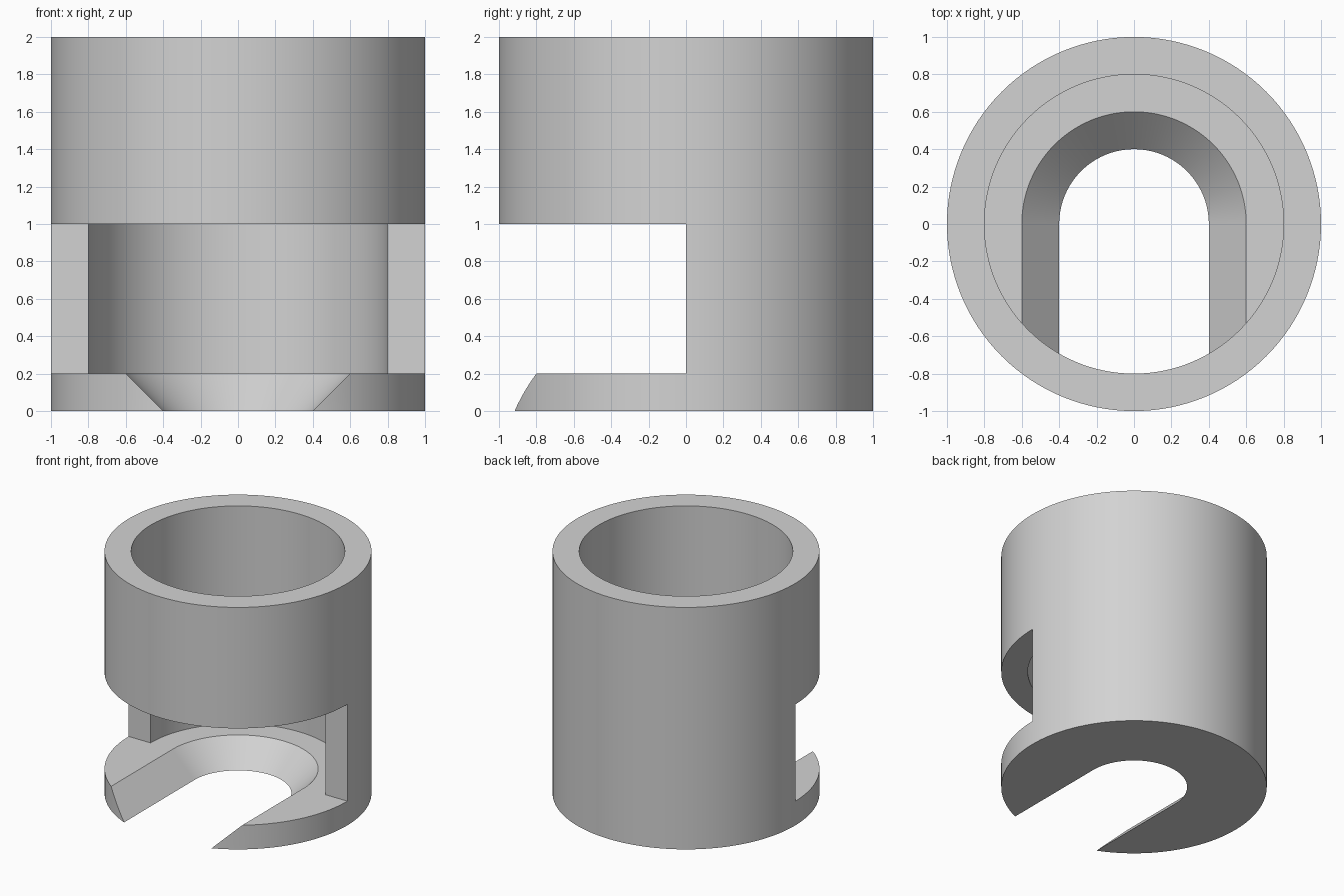
import bpy
import bmesh
import math

cube = bpy.data.objects.get("Cube")
if cube:
    bpy.data.objects.remove(cube, do_unlink=True)

SEGMENTS = 128


def loft(name, outline, sections):
    """Solid made of one closed outline per (size, height) section, capped at both ends."""
    bm = bmesh.new()
    rings = [[bm.verts.new((x, y, z)) for x, y in outline(size)] for size, z in sections]
    for low, high in zip(rings, rings[1:]):
        for i in range(len(low)):
            j = (i + 1) % len(low)
            bm.faces.new((low[i], low[j], high[j], high[i]))
    bm.faces.new(rings[0][::-1])
    bm.faces.new(rings[-1])
    bmesh.ops.recalc_face_normals(bm, faces=bm.faces)
    mesh = bpy.data.meshes.new(name)
    bm.to_mesh(mesh)
    bm.free()
    obj = bpy.data.objects.new(name, mesh)
    bpy.context.collection.objects.link(obj)
    return obj


def arc(radius, sweep, count):
    return [(radius * math.cos(sweep * i / SEGMENTS), radius * math.sin(sweep * i / SEGMENTS))
            for i in range(count)]


def circle(radius):
    return arc(radius, 2 * math.pi, SEGMENTS)


def slot(radius):
    # Round at the back, running straight out through the front
    return arc(radius, math.pi, SEGMENTS + 1) + [(-radius, -1.5), (radius, -1.5)]


def front_half(width):
    return [(-width, -width), (width, -width), (width, 0), (-width, 0)]


# Cylindrical body
sleeve = loft("slotted_sleeve", circle, [(1, 0), (1, 2)])

# Bore, front window and flared floor slot
cutters = [
    loft("bore_cutter", circle, [(0.8, 0.2), (0.8, 2.5)]),
    loft("window_cutter", front_half, [(1.5, 0.2), (1.5, 1)]),
    loft("slot_cutter", slot, [(0.3, -0.1), (0.7, 0.3)]),
]

bpy.ops.object.select_all(action="DESELECT")
bpy.context.view_layer.objects.active = sleeve
sleeve.select_set(True)
for cutter in cutters:
    cutter.hide_render = True
    cut = sleeve.modifiers.new(cutter.name, "BOOLEAN")
    cut.operation = "DIFFERENCE"
    cut.solver = "EXACT"
    cut.object = cutter
    bpy.ops.object.modifier_apply(modifier=cut.name)
for cutter in cutters:
    bpy.data.objects.remove(cutter, do_unlink=True)

# Plain grey finish
grey = bpy.data.materials.new("plain_grey")
grey.use_nodes = True
colour = (0.65, 0.65, 0.65, 1)
grey.diffuse_color = colour
grey.node_tree.nodes["Principled BSDF"].inputs["Base Color"].default_value = colour
sleeve.data.materials.clear()
sleeve.data.materials.append(grey)

bpy.ops.object.shade_smooth_by_angle(angle=math.radians(30))
